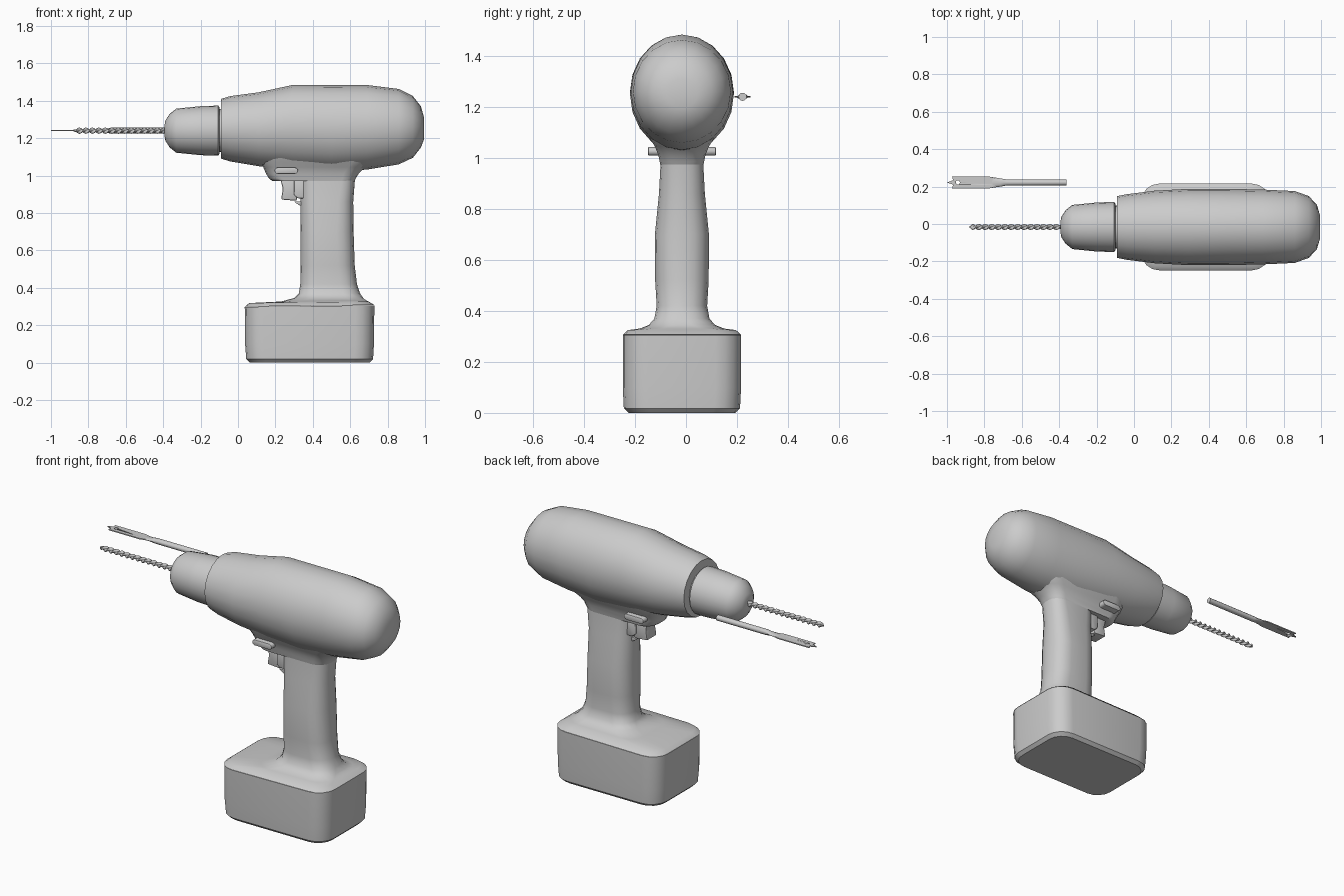
import bpy, bmesh, math
from mathutils import Vector

if "Cube" in bpy.data.objects:
    bpy.data.objects.remove(bpy.data.objects["Cube"], do_unlink=True)

YC = -0.016      # centre plane of the tool
AXIS_Z = 1.24    # chuck and bit axis

grey = bpy.data.materials.new("plain grey")
grey.use_nodes = True
grey.diffuse_color = (0.6, 0.6, 0.6, 1)
grey.node_tree.nodes["Principled BSDF"].inputs["Base Color"].default_value = (0.6, 0.6, 0.6, 1)


def finish(name, bm, angle=40):
    bmesh.ops.recalc_face_normals(bm, faces=bm.faces)
    mesh = bpy.data.meshes.new(name)
    bm.to_mesh(mesh)
    bm.free()
    obj = bpy.data.objects.new(name, mesh)
    bpy.context.collection.objects.link(obj)
    mesh.materials.append(grey)
    bpy.ops.object.select_all(action='DESELECT')
    obj.select_set(True)
    bpy.context.view_layer.objects.active = obj
    bpy.ops.object.shade_smooth_by_angle(angle=math.radians(angle))
    return obj


def loft(name, rings, angle=40):
    """Skin a list of equal-length point rings and cap both ends."""
    bm = bmesh.new()
    rows = [[bm.verts.new(p) for p in ring] for ring in rings]
    n = len(rows[0])
    for a, b in zip(rows, rows[1:]):
        for i in range(n):
            j = (i + 1) % n
            bm.faces.new((a[i], a[j], b[j], b[i]))
    bm.faces.new(rows[0])
    bm.faces.new(rows[-1])
    return finish(name, bm, angle)


def ellipse_x(x, hy, hz, zc, n=20, y=YC):
    return [(x, y + hy * math.sin(t), zc + hz * math.cos(t))
            for t in (math.tau * i / n for i in range(n))]


def rounded_z(z, x0, x1, hy, r, n=5, slope=0):
    """Horizontal rounded rectangle; slope lowers its front end."""
    cx, hx = (x0 + x1) / 2, (x1 - x0) / 2
    pts = []
    for q, (sx, sy) in enumerate(((1, 1), (-1, 1), (-1, -1), (1, -1))):
        for i in range(n):
            a = math.pi / 2 * (q + i / (n - 1))
            x = cx + sx * (hx - r) + r * math.cos(a)
            pts.append((x, YC + sy * (hy - r) + r * math.sin(a), z - slope * (x1 - x)))
    return pts


def plate(name, outline, to_3d, depth, bevel=0.0, angle=40):
    """Extrude a 2D outline along a 3D depth vector, with optional bevel."""
    bm = bmesh.new()
    face = bm.faces.new([bm.verts.new(to_3d(u, v)) for u, v in outline])
    out = bmesh.ops.extrude_face_region(bm, geom=[face])
    moved = [v for v in out["geom"] if isinstance(v, bmesh.types.BMVert)]
    bmesh.ops.translate(bm, verts=moved, vec=Vector(depth))
    if bevel:
        bmesh.ops.bevel(bm, geom=bm.edges[:], offset=bevel, segments=2,
                        profile=0.5, affect='EDGES')
    return finish(name, bm, angle)


# Motor housing: x, top, bottom, half width
housing = [(-0.09, 1.41, 1.09, 0.165), (-0.04, 1.425, 1.075, 0.175),
           (0.11, 1.445, 1.05, 0.194), (0.29, 1.484, 1.03, 0.204),
           (0.50, 1.484, 1.02, 0.204), (0.69, 1.484, 1.032, 0.200),
           (0.86, 1.463, 1.06, 0.192), (0.935, 1.425, 1.095, 0.165),
           (0.978, 1.37, 1.15, 0.118), (0.995, 1.31, 1.195, 0.06)]
loft("motor_housing", [ellipse_x(x, w, (t - b) / 2, (t + b) / 2)
                       for x, t, b, w in housing], 50)

# Neck that blends the housing into the grip and holds the trigger
neck = [(1.13, 0.10, 0.76, 0.148, 0.13), (1.07, 0.115, 0.72, 0.122, 0.11),
        (1.045, 0.135, 0.68, 0.106, 0.09), (1.01, 0.15, 0.645, 0.092, 0.08),
        (0.985, 0.165, 0.63, 0.087, 0.07), (0.97, 0.185, 0.622, 0.084, 0.07)]
loft("grip_neck", [rounded_z(*s) for s in neck], 50)

# Grip flaring into the battery shoulder
grip = [(0.975, 0.333, 0.625, 0.084, 0.07), (0.86, 0.333, 0.616, 0.09, 0.08),
        (0.70, 0.334, 0.618, 0.106, 0.09), (0.52, 0.334, 0.624, 0.105, 0.09),
        (0.42, 0.333, 0.636, 0.099, 0.09), (0.37, 0.325, 0.653, 0.108, 0.09),
        (0.345, 0.30, 0.67, 0.13, 0.09)]
shoulder = [(0.332, 0.23, 0.685, 0.165, 0.09), (0.326, 0.06, 0.70, 0.212, 0.09),
            (0.308, 0.036, 0.729, 0.232, 0.10)]
loft("grip", [rounded_z(*s) for s in grip]
     + [rounded_z(*s, slope=0.012) for s in shoulder], 50)

# Battery pack
pack = [(0.306, 0.036, 0.729, 0.232, 0.10), (0.10, 0.038, 0.727, 0.232, 0.10),
        (0.018, 0.044, 0.722, 0.228, 0.10), (0.0, 0.062, 0.704, 0.21, 0.09)]
loft("battery_pack", [rounded_z(*s, slope=0.012 if s[0] > 0.3 else 0) for s in pack])

# Chuck and the recessed collar behind it
chuck = [(-0.10, 0.125), (-0.106, 0.134), (-0.20, 0.131), (-0.33, 0.118),
         (-0.365, 0.09), (-0.388, 0.055), (-0.393, 0.03)]
loft("chuck", [ellipse_x(x, r, r, AXIS_Z, 24) for x, r in chuck])
loft("chuck_collar", [ellipse_x(x, 0.115, 0.115, AXIS_Z, 24) for x in (-0.11, -0.08)])

# Twist bit: two-lobed section turning along its length
def twist_ring(x, turn, scale):
    ring = []
    for i in range(12):
        t = math.tau * i / 12
        r = scale * (0.012 + 0.005 * math.cos(2 * t))
        ring.append((x, YC + r * math.cos(t + turn), AXIS_Z + r * math.sin(t + turn)))
    return ring

steps = 96
bit = [twist_ring(-0.38 - 0.485 * i / steps, math.tau * 7 * i / steps, 1)
       for i in range(steps + 1)]
bit.append(twist_ring(-0.88, math.tau * 7.2, 0.3))
loft("twist_bit", bit, 50)

# Direction selector: a capsule bar passing through the neck
pill = []
for cx, start in ((0.304, -90), (0.212, 90)):
    for i in range(7):
        a = math.radians(start + 30 * i)
        pill.append((cx + 0.017 * math.cos(a), 1.026 + 0.017 * math.sin(a)))
plate("direction_selector", pill, lambda u, v: (u, YC - 0.133, v), (0, 0.266, 0), 0.004)

# Trigger: finger pad, slide and the small lip on the grip
def side_block(name, outline, half, bevel):
    plate(name, outline, lambda u, v: (u, YC - half, v), (0, 2 * half, 0), bevel)

side_block("trigger_pad", [(0.225, 0.985), (0.24, 0.93), (0.23, 0.872), (0.315, 0.865),
                           (0.315, 0.985)], 0.045, 0.008)
side_block("trigger_slide", [(0.30, 0.985), (0.30, 0.895), (0.32, 0.878), (0.372, 0.878),
                             (0.372, 0.985)], 0.058, 0.006)
side_block("grip_lip", [(0.30, 0.862), (0.31, 0.852), (0.335, 0.838), (0.36, 0.862)],
           0.035, 0.002)

# Spade bit: round shank, flattening neck and drilled blade with a point
SY = 0.222
shank = [(-0.36, 0.016, 0.016), (-0.68, 0.016, 0.016), (-0.715, 0.022, 0.008),
         (-0.76, 0.029, 0.003)]
loft("spade_shank", [ellipse_x(x, w, h, AXIS_Z, 12, SY) for x, w, h in shank])
half = [(-1.0, 0.0), (-0.967, 0.012), (-0.972, 0.031), (-0.958, 0.031), (-0.77, 0.031),
        (-0.71, 0.014)]
blade = half + [(u, -v) for u, v in reversed(half[1:])]
spade = plate("spade_blade", blade, lambda u, v: (u, SY + v, AXIS_Z - 0.003), (0, 0, 0.006))

bm = bmesh.new()
bmesh.ops.create_cone(bm, cap_ends=True, segments=12, radius1=0.011, radius2=0.011, depth=0.05)
bmesh.ops.translate(bm, verts=bm.verts, vec=(-0.942, SY, AXIS_Z))
cutter = finish("blade_hole_cutter", bm)
cutter.hide_render = True
cut = spade.modifiers.new("hole", 'BOOLEAN')
cut.operation, cut.object, cut.solver = 'DIFFERENCE', cutter, 'EXACT'
bpy.context.view_layer.objects.active = spade
bpy.ops.object.modifier_apply(modifier="hole")
bpy.data.objects.remove(cutter, do_unlink=True)
